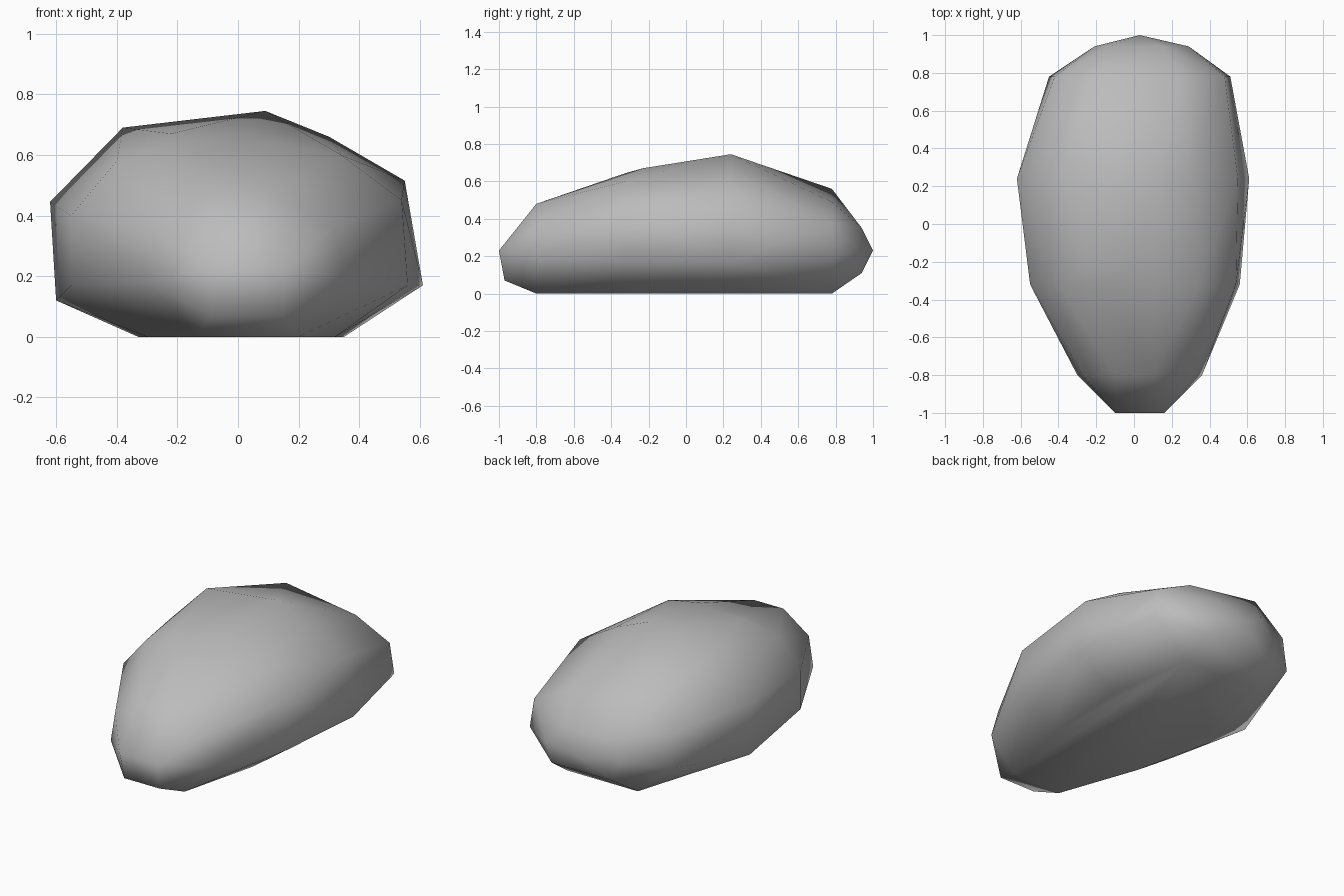
import bpy, bmesh

# Cross-sections from front to back: (y, [(x, z), ...])
SECTIONS = [
    (-1.00, [(0.16, 0.23), (-0.10, 0.23)]),
    (-0.97, [(0.15, 0.07), (-0.09, 0.07)]),
    (-0.80, [(0.36, 0.19), (0.31, 0.36), (0.10, 0.48), (-0.10, 0.48),
             (-0.27, 0.36), (-0.30, 0.18), (-0.13, 0.0), (0.20, 0.0)]),
    (-0.32, [(0.56, 0.17), (0.54, 0.45), (0.34, 0.60), (0.12, 0.64),
             (-0.20, 0.645), (-0.40, 0.58), (-0.55, 0.40), (-0.55, 0.17),
             (-0.30, 0.0), (0.32, 0.0)]),
    (-0.23, [(-0.22, 0.67), (0.02, 0.67)]),
    (0.24, [(0.61, 0.17), (0.55, 0.515), (0.30, 0.66), (0.09, 0.745),
            (-0.38, 0.69), (-0.62, 0.445), (-0.60, 0.12),
            (-0.33, 0.0), (0.35, 0.0)]),
    (0.78, [(0.51, 0.20), (0.48, 0.38), (0.25, 0.49), (-0.22, 0.56),
            (-0.42, 0.40), (-0.45, 0.20), (-0.22, 0.0), (0.26, 0.0)]),
    (0.94, [(0.29, 0.22), (0.25, 0.11), (0.15, 0.35), (-0.13, 0.35),
            (-0.21, 0.24), (-0.15, 0.11)]),
    (1.00, [(0.03, 0.23)]),
]

# Boulder: hull around the sections
bm = bmesh.new()
for y, ring in SECTIONS:
    for x, z in ring:
        bm.verts.new((x, y, z))
result = bmesh.ops.convex_hull(bm, input=bm.verts[:])
bmesh.ops.delete(bm, geom=[v for v in bm.verts if not v.link_faces], context='VERTS')
bmesh.ops.recalc_face_normals(bm, faces=bm.faces[:])
for f in bm.faces:
    f.smooth = True

mesh = bpy.data.meshes.new("boulder")
bm.to_mesh(mesh)
bm.free()

stone = bpy.data.materials.new("stone grey")
stone.diffuse_color = (0.5, 0.5, 0.5, 1.0)
mesh.materials.append(stone)
boulder = bpy.data.objects.new("boulder", mesh)
bpy.context.collection.objects.link(boulder)
